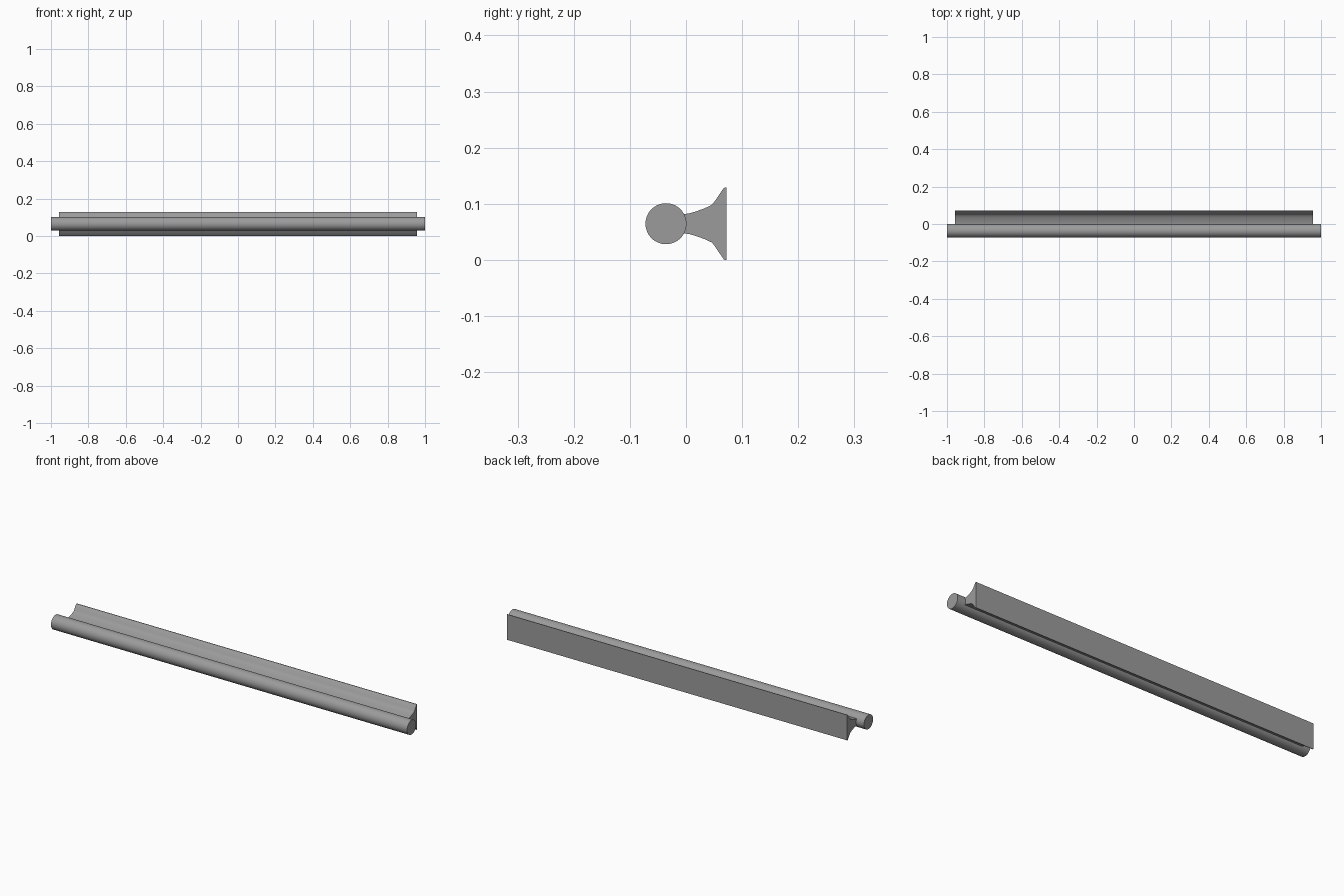
import bpy, bmesh, math

if "Cube" in bpy.data.objects:
    bpy.data.objects.remove(bpy.data.objects["Cube"])

gray = bpy.data.materials.new("mid gray")
gray.diffuse_color = (0.33, 0.33, 0.33, 1)
gray.use_nodes = True
gray.node_tree.nodes["Principled BSDF"].inputs["Base Color"].default_value = gray.diffuse_color
MID_Z = 0.0645


def extrude_x(name, profile, half_length):
    """Extrude a closed (y, z) profile along x."""
    bm = bmesh.new()
    face = bm.faces.new([bm.verts.new((-half_length, y, z)) for y, z in profile])
    out = bmesh.ops.extrude_face_region(bm, geom=[face])
    for v in out["geom"]:
        if isinstance(v, bmesh.types.BMVert):
            v.co.x = half_length
    bmesh.ops.recalc_face_normals(bm, faces=bm.faces)
    mesh = bpy.data.meshes.new(name)
    bm.to_mesh(mesh)
    bm.free()
    mesh.materials.append(gray)
    obj = bpy.data.objects.new(name, mesh)
    bpy.context.collection.objects.link(obj)
    bpy.ops.object.select_all(action='DESELECT')
    obj.select_set(True)
    bpy.context.view_layer.objects.active = obj
    bpy.ops.object.shade_smooth_by_angle(angle=math.radians(25))
    return obj


# Round rod running the full length
R, CY, N = 0.0365, -0.0357, 64
extrude_x("rod", [(CY + R * math.cos(2 * math.pi * i / N),
                   MID_Z + R * math.sin(2 * math.pi * i / N)) for i in range(N)], 1.0)

# Flared support rail: upper half (y, height above middle), mirrored below;
# the front edge is concave and hugs the rod
upper = [(0.0008, 0.0), (-0.0005, 0.01), (-0.0035, 0.0172), (0.006, 0.0185),
         (0.018, 0.022), (0.032, 0.027), (0.045, 0.033), (0.049, 0.037),
         (0.053, 0.0425), (0.067, 0.0632), (0.069, 0.0645), (0.0722, 0.0645)]
profile = [(y, MID_Z + h) for y, h in upper]
profile += [(y, MID_Z - h) for y, h in reversed(upper[1:])]
extrude_x("support_rail", profile, 0.956)
